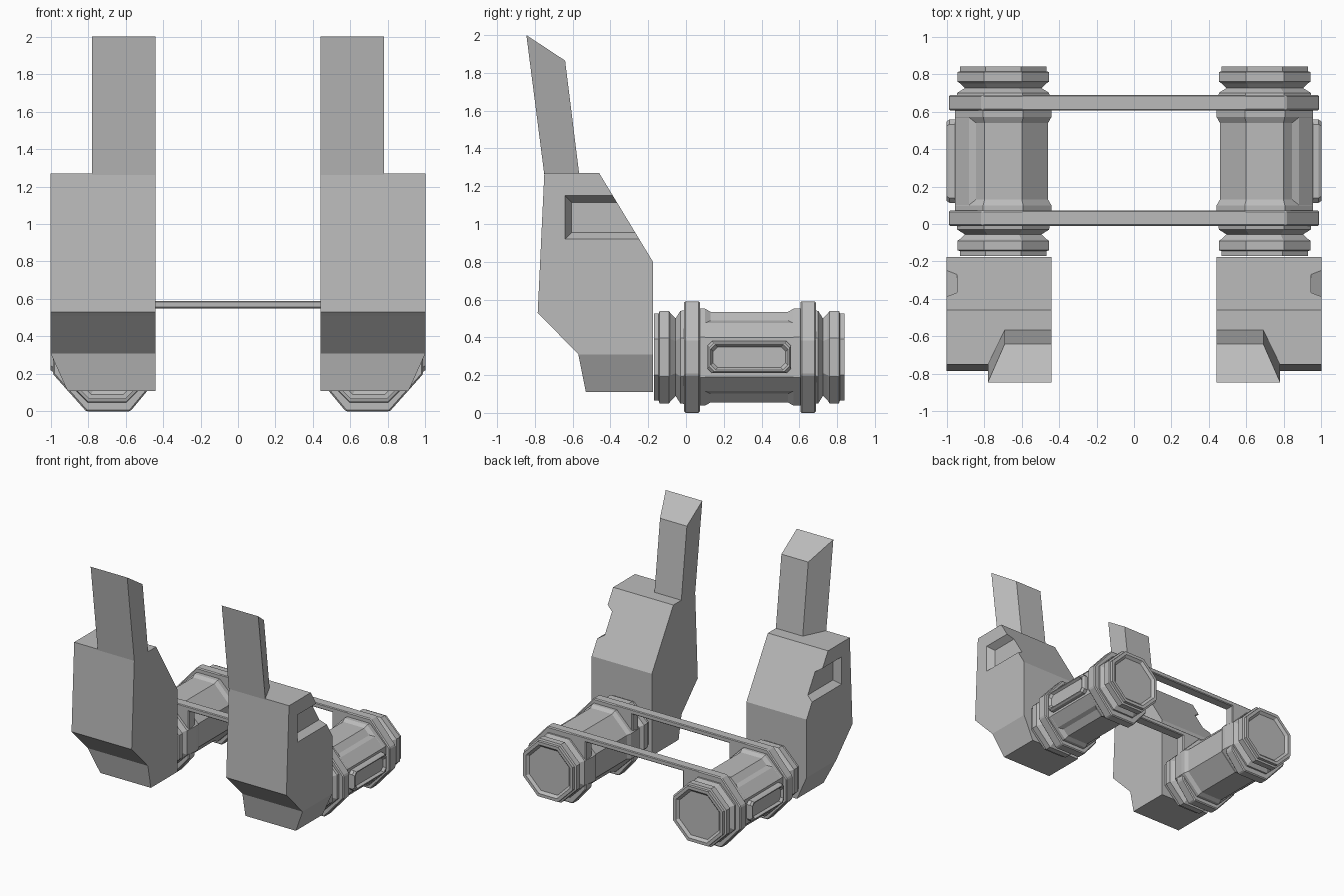
import bpy
import bmesh
from math import pi, cos, sin
from mathutils import Vector

cube = bpy.data.objects.get("Cube")
if cube:
    bpy.data.objects.remove(cube, do_unlink=True)

grey = bpy.data.materials.new("plain_grey")
grey.use_nodes = True
colour = (0.5, 0.5, 0.5, 1)
grey.diffuse_color = colour
grey.node_tree.nodes["Principled BSDF"].inputs["Base Color"].default_value = colour


def finish(name, bm, mirror=True, bevel=0):
    bmesh.ops.recalc_face_normals(bm, faces=bm.faces[:])
    mesh = bpy.data.meshes.new(name)
    bm.to_mesh(mesh)
    bm.free()
    mesh.materials.append(grey)
    obj = bpy.data.objects.new(name, mesh)
    bpy.context.collection.objects.link(obj)
    if bevel:
        mod = obj.modifiers.new("edge_chamfer", "BEVEL")
        mod.width = bevel
        mod.segments = 1
    if mirror:
        obj.modifiers.new("other_side", "MIRROR")
    return obj


def loft(loops):
    """Skin equal-sized loops of points and cap both ends."""
    bm = bmesh.new()
    rings = [[bm.verts.new(p) for p in loop] for loop in loops]
    n = len(rings[0])
    for a, b in zip(rings, rings[1:]):
        for i in range(n):
            j = (i + 1) % n
            bm.faces.new((a[i], a[j], b[j], b[i]))
    bm.faces.new(rings[0])
    bm.faces.new(rings[-1])
    return bm


def along_x(points, x):
    return [(x, y, z) for y, z in points]


def along_y(points, y):
    return [(x, y, z) for x, z in points]


# Tall angular housing, with its lower outer side sloping inwards
side = [(-0.75, 1.27), (-0.46, 1.27), (-0.175, 0.8), (-0.175, 0.11),
        (-0.53, 0.11), (-0.57, 0.31), (-0.765, 0.51), (-0.785, 0.53)]
bm = loft([along_x(side, 0.44), along_x(side, 1.0)])
cut = bmesh.ops.bisect_plane(bm, geom=bm.verts[:] + bm.edges[:] + bm.faces[:],
                             plane_co=(1.0, 0, 0.31), plane_no=(0.2, 0, -0.09),
                             clear_outer=True)
bmesh.ops.holes_fill(bm, edges=[e for e in bm.edges if e.is_boundary])
housing = finish("housing", bm, mirror=False)


# Tapered notch in the outer face, open towards the rear slope
def notch_loop(x, grow):
    return [(x, -0.64 - grow, 0.92 - grow), (x, 0.1, 0.92 - grow),
            (x, 0.1, 1.15 + grow), (x, -0.64 - grow, 1.15 + grow)]


cutter = finish("notch_cutter", loft([notch_loop(0.945, -0.035),
                                      notch_loop(1.055, 0.035)]), mirror=False)
cutter.hide_render = True
cutter.hide_viewport = True
boolean = housing.modifiers.new("notch", "BOOLEAN")
boolean.object = cutter
boolean.operation = "DIFFERENCE"
boolean.solver = "EXACT"
housing.modifiers.new("other_side", "MIRROR")


# Upright blade, narrower at its rear face
def blade_loop(front_y, front_z, back_y, back_z):
    return [(0.44, front_y, front_z), (0.78, front_y, front_z),
            (0.69, back_y, back_z), (0.44, back_y, back_z)]


finish("upright_blade", loft([blade_loop(-0.75, 1.26, -0.565, 1.26),
                              blade_loop(-0.845, 2.0, -0.64, 1.865)]))

# Eight-sided barrel with grooved ends and a sunken middle
CX, CZ, MID = 0.698, 0.295, 0.335


def octagon(y, apothem):
    r = apothem / cos(pi / 8)
    return [(CX + r * cos(pi / 8 + i * pi / 4), y,
             CZ + r * sin(pi / 8 + i * pi / 4)) for i in range(8)]


half = [(0.485, 0.185), (0.505, 0.205), (0.505, 0.23), (0.48, 0.23),
        (0.475, 0.245), (0.425, 0.245), (0.415, 0.23), (0.39, 0.205),
        (0.365, 0.245), (0.27, 0.257), (0.235, 0.257), (0.205, 0.24)]
profile = [(MID - d, r) for d, r in half] + [(MID + d, r) for d, r in reversed(half)]
finish("barrel", loft([octagon(y, r) for y, r in profile]))

# Raised cheek on the outer side of the barrel
cheek = [(0.955, 0.19), (0.955, 0.4), (0.88, 0.475), (0.84, 0.49),
         (0.84, 0.1), (0.88, 0.115)]
finish("barrel_cheek", loft([along_y(cheek, 0.07), along_y(cheek, 0.6)]))


# Side panel: cut-corner frame around a shallow tray
def panel_loop(x, inset):
    hy, hz, c = 0.222 - inset, 0.085 - inset, 0.025
    pts = []
    for sy, sz, flip in ((1, 1, 0), (-1, 1, 1), (-1, -1, 0), (1, -1, 1)):
        pair = [(sy * hy, sz * (hz - c)), (sy * (hy - c), sz * hz)]
        pts += reversed(pair) if flip else pair
    return [(x, MID + y, CZ + z) for y, z in pts]


finish("side_panel", loft([panel_loop(0.94, 0), panel_loop(0.985, 0),
                           panel_loop(1.0, 0.01), panel_loop(1.0, 0.018),
                           panel_loop(0.98, 0.03)]))

# Collars around the barrel, joined across by flat straps
collar = [(0.575, 0), (0.81, 0), (0.988, 0.2), (0.988, 0.39), (0.81, 0.59),
          (0.575, 0.59), (0.45, 0.57), (0.45, 0.15)]
strap = [(-0.6, 0.55), (0.6, 0.55), (0.6, 0.59), (-0.6, 0.59)]
for label, y0, y1 in (("front", -0.01, 0.073), ("rear", 0.605, 0.688)):
    finish(label + "_collar", loft([along_y(collar, y0), along_y(collar, y1)]),
           bevel=0.008)
    finish(label + "_strap", loft([along_y(strap, y0), along_y(strap, y1)]),
           mirror=False, bevel=0.006)
